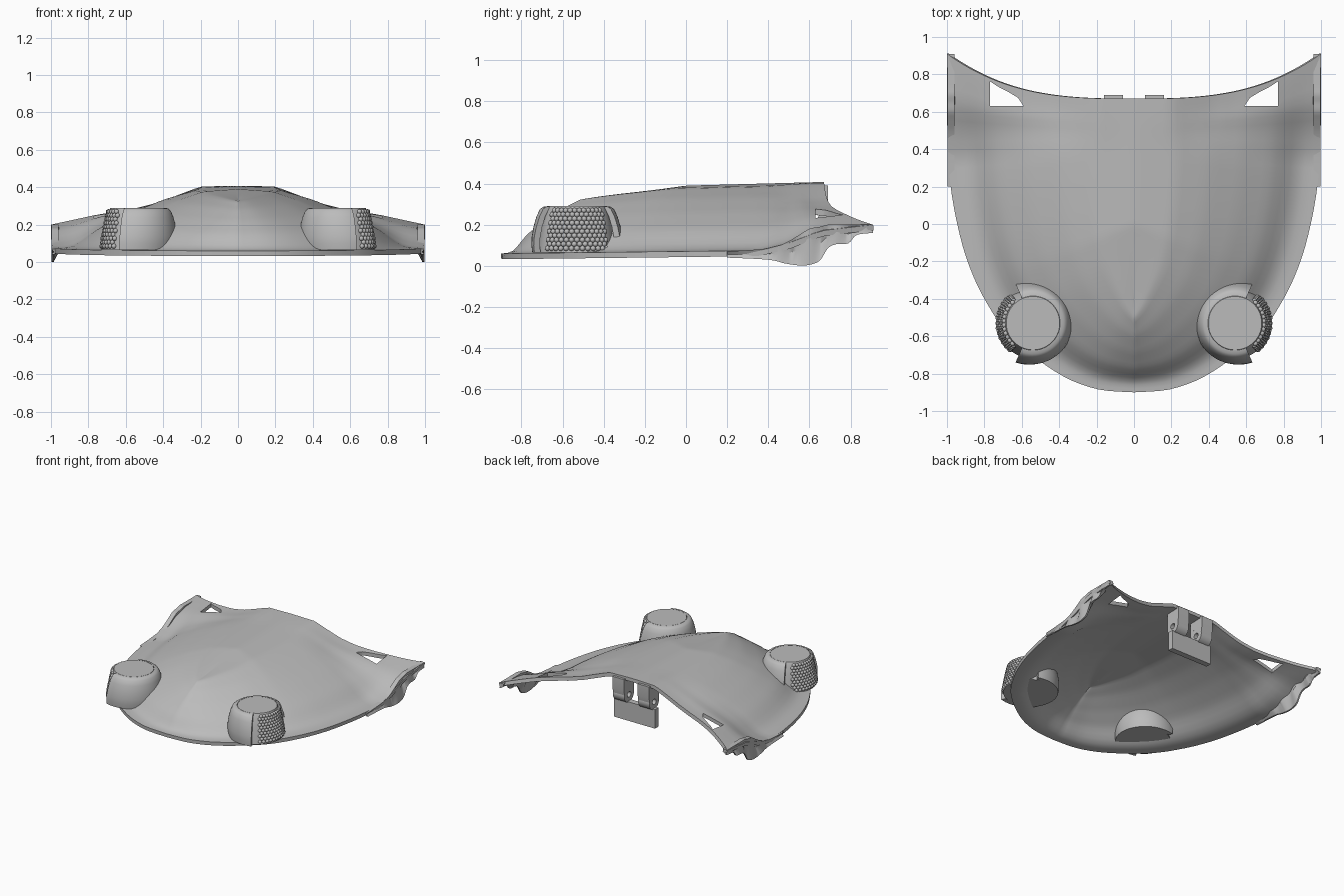
import bpy, bmesh, math
from mathutils import Vector

if "Cube" in bpy.data.objects:
    bpy.data.objects.remove(bpy.data.objects["Cube"])

grey = bpy.data.materials.new("plain_grey")
grey.use_nodes = True
grey.diffuse_color = (0.5, 0.5, 0.5, 1)
grey.node_tree.nodes["Principled BSDF"].inputs["Base Color"].default_value = (0.5, 0.5, 0.5, 1)


def finish(name, bm, angle=35):
    bmesh.ops.recalc_face_normals(bm, faces=bm.faces)
    mesh = bpy.data.meshes.new(name)
    bm.to_mesh(mesh)
    bm.free()
    ob = bpy.data.objects.new(name, mesh)
    bpy.context.collection.objects.link(ob)
    mesh.materials.append(grey)
    bpy.ops.object.select_all(action='DESELECT')
    ob.select_set(True)
    bpy.context.view_layer.objects.active = ob
    bpy.ops.object.shade_smooth_by_angle(angle=math.radians(angle))
    return ob


def curve(pts, s):
    """Smooth curve through evenly numbered points, s from 0 to 1."""
    f = min(max(s, 0), 1) * (len(pts) - 1)
    i = min(int(f), len(pts) - 2)
    u = f - i
    a, b, c, d = (Vector(pts[min(max(k, 0), len(pts) - 1)]) for k in range(i - 1, i + 3))
    return 0.5 * (2 * b + (c - a) * u + (2 * a - 5 * b + 4 * c - d) * u**2 + (3 * b - a - 3 * c + d) * u**3)


def lerp_table(table, x):
    for (x0, y0), (x1, y1) in zip(table, table[1:]):
        if x <= x1:
            return y0 + (y1 - y0) * max(0, x - x0) / (x1 - x0)
    return table[-1][1]


def prism(bm, pts, offset):
    """Closed solid from a flat loop pushed along offset."""
    lo = [bm.verts.new(p) for p in pts]
    hi = [bm.verts.new(Vector(p) + Vector(offset)) for p in pts]
    bm.faces.new(lo)
    bm.faces.new(hi[::-1])
    n = len(pts)
    for i in range(n):
        bm.faces.new((lo[i], hi[i], hi[(i + 1) % n], lo[(i + 1) % n]))


def sheet(bm, rows):
    for r0, r1 in zip(rows, rows[1:]):
        for a, b, c, d in zip(r0, r0[1:], r1[1:], r1):
            bm.faces.new((a, b, c, d))


# Domed shell: lines fan from a raised spine to a flat rim
outline = [(0, -.9), (.21, -.88), (.42, -.79), (.66, -.6), (.8, -.4), (.89, -.2),
           (.945, 0), (.98, .2), (.995, .4), (1, .65), (1, .91)]
spine_z = [(-.4, .335), (0, .39), (.67, .408)]
dome = [(0, 1), (.22, .96), (.4, .8), (.58, .58), (.75, .33), (.87, .06), (.93, .01), (1, 0)]
back = [(0, 1), (.2, .98), (.3, .8), (.42, .58), (.53, .44), (.77, .24), (1, 0)]
rim_z = [(-.9, .06), (.35, .075), (.5, .11), (.65, .17), (.91, .2)]
N, M = 44, 26


def shell_point(s, t):
    o = curve(outline, s)
    ys = -.4 + 1.07 * s**1.15
    k = max(0, (s - .75) / .25)
    k = k * k * (3 - 2 * k)
    zs, zr = lerp_table(spine_z, ys), lerp_table(rim_z, o.y)
    f = lerp_table(dome, t) * (1 - k) + lerp_table(back, t) * k
    return o.x * t, ys + (o.y - ys) * t**(1 + 2 * k), zr + (zs - zr) * f


bm = bmesh.new()
rows = []
for i in range(-N, N + 1):
    side = -1 if i < 0 else 1
    row = []
    for j in range(M + 1):
        x, y, z = shell_point(abs(i) / N, j / M)
        row.append(bm.verts.new((side * x, y, z)))
    rows.append(row)
sheet(bm, rows)
bmesh.ops.remove_doubles(bm, verts=bm.verts, dist=.0005)
shell = finish("face_shell", bm)
if sum(p.normal.z for p in shell.data.polygons) < 0:
    shell.data.flip_normals()
solid = shell.modifiers.new("thickness", 'SOLIDIFY')
solid.thickness = .028
solid.offset = -1

# Openings in the rear corners
bm = bmesh.new()
for side in (-1, 1):
    loop = [(.77, .63), (.59, .63), (.62, .675), (.67, .705), (.72, .73), (.77, .763)]
    prism(bm, [(side * x, y, -.2) for x, y in loop], (0, 0, 1))
cutter = finish("corner_cutter", bm)
cutter.hide_render = True
cut = shell.modifiers.new("openings", 'BOOLEAN')
cut.object = cutter
cut.solver = 'EXACT'
bpy.ops.object.select_all(action='DESELECT')
bpy.context.view_layer.objects.active = shell
shell.select_set(True)
for name in ("thickness", "openings"):
    bpy.ops.object.modifier_apply(modifier=name)
bpy.data.objects.remove(cutter)
bpy.ops.object.shade_smooth_by_angle(angle=math.radians(35))

# Wavy cheek flaps along the rear sides: (y, lower z, upper z)
flap = [(.2, .04, .07), (.4, .03, .085), (.48, .012, .11), (.55, .002, .15), (.6, .005, .18),
        (.65, .025, .19), (.69, .085, .2), (.73, .105, .2), (.79, .11, .2), (.83, .15, .2), (.91, .16, .2)]
for side, label in ((1, "left"), (-1, "right")):
    bm = bmesh.new()
    rings = []
    for i in range(41):
        y, lo, hi = curve(flap, i / 40)
        wave = .012 * math.sin(y * 45) * min(1, (y - .2) * 3)
        sections = ((.985, lo), (.997, lo), (.985 + wave, (lo + hi) / 2), (.997, hi), (.96, hi), (.96 + wave, (lo + hi) / 2))
        rings.append([bm.verts.new((side * x, y, z)) for x, z in sections])
    sheet(bm, [r + r[:1] for r in rings])
    bm.faces.new(rings[0])
    bm.faces.new(rings[-1])
    finish(label + "_cheek_flap", bm)

# Eyes: core, wrap-around hood and beaded lens
core = [(0, .065), (.19, .065), (.183, .12), (.17, .2), (.152, .27), (.143, .29), (0, .29)]
hood = [(.145, .29), (.165, .287), (.18, .275), (.195, .24), (.207, .19), (.213, .14), (.212, .1), (.206, .065)]


def eye(side, label):
    cx, cy = .54, -.53

    def place(r, a, z):
        return side * (cx - r * math.cos(a)), cy + r * math.sin(a), z

    bm = bmesh.new()
    sheet(bm, [[bm.verts.new(place(r, math.tau * i / 48, z)) for r, z in core] for i in range(49)])
    bmesh.ops.remove_doubles(bm, verts=bm.verts, dist=.0005)
    finish(label + "_eye_core", bm)

    bm = bmesh.new()
    loop = hood + [(r - .03, z) for r, z in hood[::-1]][:-2]
    span = math.radians(114)
    rings = []
    for i in range(41):
        a = span * (i / 20 - 1)
        flare = 1 + .1 * abs(i / 20 - 1)**3
        rings.append([bm.verts.new(place(r * (1 + (flare - 1) * (.29 - z) / .22), a, z)) for r, z in loop])
    sheet(bm, [r + r[:1] for r in rings])
    bm.faces.new(rings[0])
    bm.faces.new(rings[-1])
    finish(label + "_eye_hood", bm)

    bm = bmesh.new()
    for row in range(10):
        z = .085 + row * .0205
        r = .19 - .037 * ((z - .065) / .21)**1.3
        for col in range(-6, 7):
            a = math.pi + (col + .5 * (row % 2)) * .143
            if abs(a - math.pi) > .9:
                continue
            ball = bmesh.ops.create_icosphere(bm, subdivisions=2, radius=.0135)
            bmesh.ops.translate(bm, verts=ball["verts"], vec=place(r, a, z))
    finish(label + "_eye_beads", bm)


eye(1, "left")
eye(-1, "right")

# Hinge lugs under the rear edge, each a ring with an arm
for side, label in ((1, "left"), (-1, "right")):
    bm = bmesh.new()
    x0, w, yc, zc, n = side * .11 - .05, .1, .625, .25, 32
    rings = []
    for r, x in ((.022, x0), (.06, x0), (.06, x0 + w), (.022, x0 + w), (.022, x0)):
        rings.append([bm.verts.new((x, yc + r * math.cos(math.tau * i / n), zc + r * math.sin(math.tau * i / n)))
                      for i in range(n + 1)])
    sheet(bm, rings)
    arm = [(.565, .26), (.6, .305), (.65, .305), (.683, .26), (.69, .3), (.69, .39), (.565, .39)]
    prism(bm, [(x0, y, z) for y, z in arm], (w, 0, 0))
    bmesh.ops.remove_doubles(bm, verts=bm.verts, dist=.0002)
    finish(label + "_hinge_lug", bm)

# Mounting plate hanging from the lugs
bm = bmesh.new()
prism(bm, [(-.18, .6, .05), (.18, .6, .05), (.18, .6, .2), (-.18, .6, .2)], (0, .045, 0))
finish("mounting_plate", bm)
